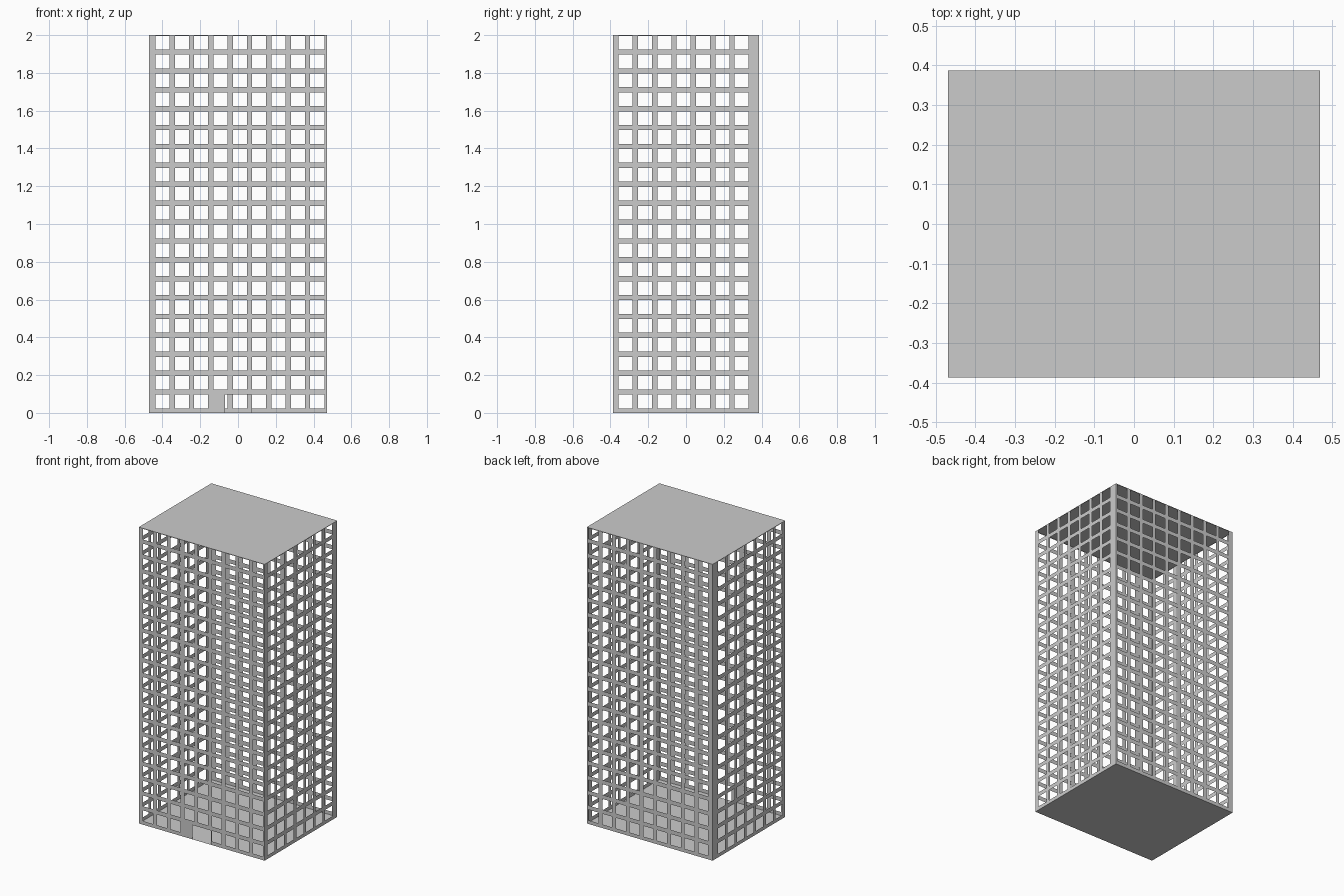
import bpy, bmesh

if "Cube" in bpy.data.objects:
    bpy.data.objects.remove(bpy.data.objects["Cube"])

W, D, H = 0.47, 0.387, 2.0      # half width, half depth, height
PITCH, WIN = 0.1024, 0.0745     # window spacing and width
ROWS = [(0.1 * k + 0.0245, 0.1 * k + 0.0965) for k in range(20)]


def make_object(name, bm):
    bmesh.ops.recalc_face_normals(bm, faces=bm.faces)
    me = bpy.data.meshes.new(name)
    bm.to_mesh(me)
    bm.free()
    ob = bpy.data.objects.new(name, me)
    bpy.context.collection.objects.link(ob)
    return ob


def wall(name, half, first, count, place, flip=False, door=None):
    """Thin wall sheet with a grid of window openings, optional doorway."""
    cols = [(first + PITCH * i, first + PITCH * i + WIN) for i in range(count)]
    us = {-half, half} | {u for c in cols for u in c} | set(door or ())
    zs = {0, H} | {z for r in ROWS for z in r}
    us, zs = sorted(us), sorted(zs)

    def is_open(u, z):
        if door and z < ROWS[0][1]:
            if door[0] < u < door[1]:
                return True
            if door[0] - 0.1 < u < door[0] and u > cols[3][0]:
                return False        # solid panel beside the door
        return any(a < u < b for a, b in cols) and any(a < z < b for a, b in ROWS)

    bm = bmesh.new()
    grid = [[bm.verts.new(place(u, z)) for z in zs] for u in us]
    for i in range(len(us) - 1):
        for j in range(len(zs) - 1):
            if not is_open((us[i] + us[i + 1]) / 2, (zs[j] + zs[j + 1]) / 2):
                f = [grid[i][j], grid[i + 1][j], grid[i + 1][j + 1], grid[i][j + 1]]
                bm.faces.new(f[::-1] if flip else f)
    bmesh.ops.delete(bm, geom=[v for v in bm.verts if not v.link_faces], context='VERTS')
    me = bpy.data.meshes.new(name)
    bm.to_mesh(me)
    bm.free()
    bpy.context.collection.objects.link(bpy.data.objects.new(name, me))


def slab(name, z, up):
    bm = bmesh.new()
    vs = [bm.verts.new((x, y, z)) for x, y in ((-W, -D), (W, -D), (W, D), (-W, D))]
    bm.faces.new(vs if up else vs[::-1])
    me = bpy.data.meshes.new(name)
    bm.to_mesh(me)
    bm.free()
    bpy.context.collection.objects.link(bpy.data.objects.new(name, me))


# Four window walls, the front one with the doorway
wall("front_wall", W, -0.437, 9, lambda u, z: (u, -D, z), door=(-0.07, 0.071))
wall("back_wall", W, -0.437, 9, lambda u, z: (u, D, z), flip=True)
wall("right_wall", D, -0.357, 7, lambda u, z: (W, u, z))
wall("left_wall", D, -0.357, 7, lambda u, z: (-W, u, z), flip=True)

# Roof and floor
slab("roof", H, True)
slab("floor", 0, False)
